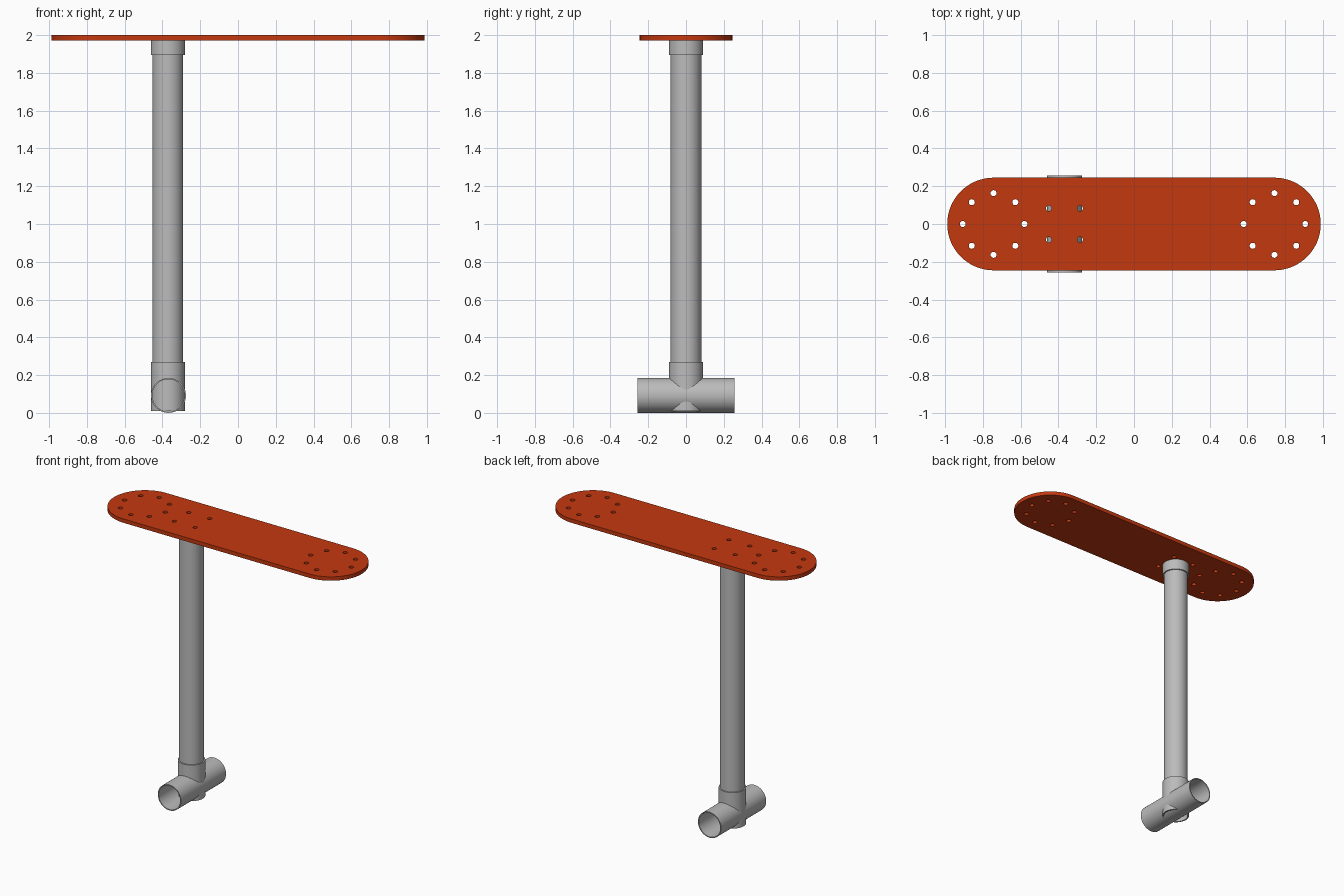
import bpy, bmesh, math
from mathutils import Matrix

if "Cube" in bpy.data.objects:
    bpy.data.objects.remove(bpy.data.objects["Cube"], do_unlink=True)


def material(name, color):
    m = bpy.data.materials.new(name)
    m.use_nodes = True
    m.diffuse_color = color
    m.node_tree.nodes["Principled BSDF"].inputs["Base Color"].default_value = color
    return m


rust = material("rust orange", (0.55, 0.04, 0.005, 1))
steel = material("pipe grey", (0.5, 0.5, 0.5, 1))


def finish(obj, mat):
    obj.data.materials.clear()
    obj.data.materials.append(mat)
    bpy.ops.object.select_all(action="DESELECT")
    obj.select_set(True)
    bpy.context.view_layer.objects.active = obj
    bpy.ops.object.shade_smooth_by_angle(angle=math.radians(35))


def tube(name, outer, inner, length, matrix, sides=64):
    """Hollow pipe along local z, starting at the local origin."""
    bm = bmesh.new()
    rings = []
    for r, z in ((outer, 0), (outer, length), (inner, length), (inner, 0)):
        rings.append([bm.verts.new((r * math.cos(math.tau * i / sides),
                                    r * math.sin(math.tau * i / sides), z))
                      for i in range(sides)])
    for a, b in zip(rings, rings[1:] + rings[:1]):
        for i in range(sides):
            j = (i + 1) % sides
            bm.faces.new((a[i], a[j], b[j], b[i]))
    bmesh.ops.recalc_face_normals(bm, faces=bm.faces)
    bm.transform(matrix)
    mesh = bpy.data.meshes.new(name)
    bm.to_mesh(mesh)
    bm.free()
    obj = bpy.data.objects.new(name, mesh)
    bpy.context.collection.objects.link(obj)
    finish(obj, steel)


def arc(cx, cy, r, start, end, n):
    return [(cx + r * math.cos(start + (end - start) * i / n),
             cy + r * math.sin(start + (end - start) * i / n)) for i in range(n + 1)]


def circle(cx, cy, r, n=20):
    return arc(cx, cy, r, 0, math.tau, n)[:-1]


# Plate outline with bolt holes, filled and extruded
end_x, half_width, thick = 0.743, 0.245, 0.028
pole_x, pipe_x = -0.371, -0.368
quarter = math.pi / 2
loops = [arc(end_x, 0, half_width, -quarter, quarter, 40)
         + arc(-end_x, 0, half_width, quarter, 3 * quarter, 40)]
for side in (-1, 1):
    for k in range(8):
        a = k * math.pi / 4
        loops.append(circle(side * end_x + 0.163 * math.cos(a), 0.163 * math.sin(a), 0.016))
for sx in (-1, 1):
    for sy in (-1, 1):
        loops.append(circle(pipe_x + sx * 0.083, sy * 0.083, 0.015))

curve = bpy.data.curves.new("top_plate", "CURVE")
curve.dimensions = "2D"
curve.fill_mode = "BOTH"
curve.extrude = thick / 2
for pts in loops:
    s = curve.splines.new("POLY")
    s.points.add(len(pts) - 1)
    for p, (x, y) in zip(s.points, pts):
        p.co = (x, y, 0, 1)
    s.use_cyclic_u = True
plate = bpy.data.objects.new("top_plate", curve)
bpy.context.collection.objects.link(plate)
plate.location.z = 2 - thick / 2
bpy.ops.object.select_all(action="DESELECT")
plate.select_set(True)
bpy.context.view_layer.objects.active = plate
bpy.ops.object.convert(target="MESH")
plate = bpy.context.view_layer.objects.active
bm = bmesh.new()
bm.from_mesh(plate.data)
bmesh.ops.remove_doubles(bm, verts=bm.verts, dist=0.0001)
bmesh.ops.recalc_face_normals(bm, faces=bm.faces)
bm.to_mesh(plate.data)
bm.free()
finish(plate, rust)


# Upright pole and its collars
def upright(z):
    return Matrix.Translation((pole_x, 0, z))


tube("pole", 0.081, 0.074, 1.87, upright(0.10))
tube("top_collar", 0.09, 0.081, 0.077, upright(1.895))
tube("bottom_collar", 0.09, 0.081, 0.26, upright(0.01))

# Horizontal cross pipe at the foot, open at both ends
lay_down = Matrix.Translation((pipe_x, 0.257, 0.0925)) @ Matrix.Rotation(quarter, 4, "X")
tube("cross_pipe", 0.0925, 0.0855, 0.514, lay_down)
